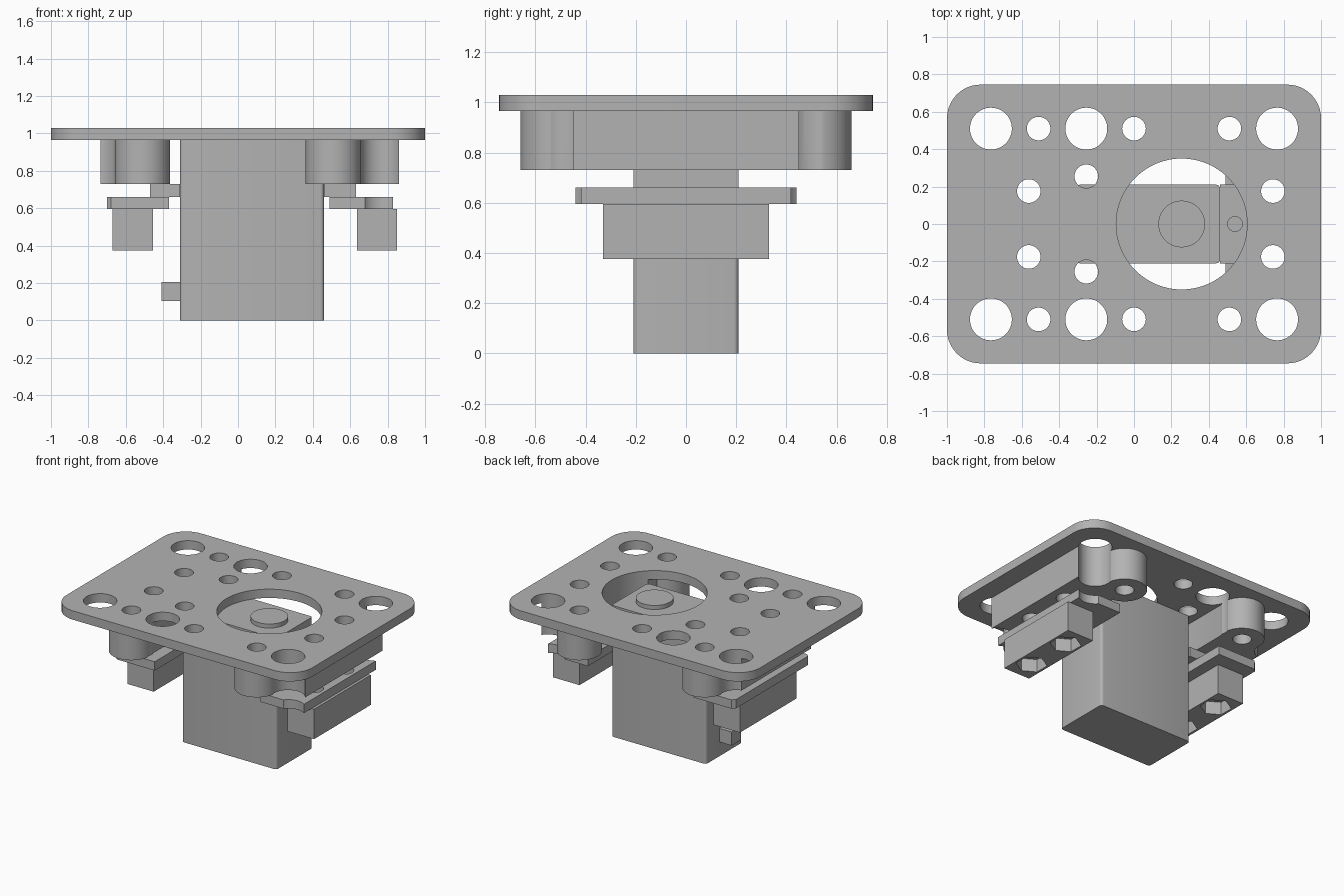
import bpy, bmesh, math

if "Cube" in bpy.data.objects:
    bpy.data.objects.remove(bpy.data.objects["Cube"], do_unlink=True)

grey = bpy.data.materials.new("plain_grey")
grey.use_nodes = True
colour = (0.45, 0.45, 0.45, 1)
grey.diffuse_color = colour
grey.node_tree.nodes["Principled BSDF"].inputs["Base Color"].default_value = colour


def finish(bm, name):
    mesh = bpy.data.meshes.new(name)
    bm.to_mesh(mesh)
    bm.free()
    mesh.materials.append(grey)
    obj = bpy.data.objects.new(name, mesh)
    bpy.context.collection.objects.link(obj)
    return obj


def box(name, x0, x1, half_y, z0, z1, radius=0, segments=8):
    """Box centred on y, with optional rounded vertical edges."""
    bm = bmesh.new()
    bmesh.ops.create_cube(bm, size=1)
    for v in bm.verts:
        v.co = ((x0 + x1) / 2 + v.co.x * (x1 - x0), v.co.y * 2 * half_y,
                (z0 + z1) / 2 + v.co.z * (z1 - z0))
    if radius:
        upright = [e for e in bm.edges
                   if abs(e.verts[0].co.z - e.verts[1].co.z) > 0.01]
        bmesh.ops.bevel(bm, geom=upright, offset=radius, segments=segments,
                        profile=0.5, affect='EDGES')
    return finish(bm, name)


def posts(name, places, z0, z1, sides=48):
    """Upright cylinders, given as (x, y, radius)."""
    bm = bmesh.new()
    for x, y, r in places:
        made = bmesh.ops.create_cone(bm, cap_ends=True, segments=sides,
                                     radius1=r, radius2=r, depth=z1 - z0)
        bmesh.ops.translate(bm, verts=made["verts"], vec=(x, y, (z0 + z1) / 2))
    return finish(bm, name)


def combine(obj, tool, operation='DIFFERENCE', keep=True):
    mod = obj.modifiers.new("combine", 'BOOLEAN')
    mod.operation, mod.solver, mod.object = operation, 'EXACT', tool
    bpy.context.view_layer.update()
    result = obj.evaluated_get(bpy.context.evaluated_depsgraph_get())
    mesh = bpy.data.meshes.new_from_object(result)
    obj.modifiers.clear()
    obj.data = mesh
    if not keep:
        bpy.data.objects.remove(tool, do_unlink=True)


# Hole pattern
SMALL, LARGE, PITCH = 0.063, 0.112, 0.51
BOLT_X, BOLT_Y = (-0.5625, 0.7425), 0.176
places = []
for s in (-1, 1):
    places += [(x, s * PITCH, LARGE) for x in (-0.765, -0.255, 0.765)]
    places += [(x, s * PITCH, SMALL) for x in (-0.51, 0, 0.51)]
    places += [(x, s * BOLT_Y, SMALL) for x in BOLT_X]
    places.append((-0.255, s * 0.255, SMALL))
hole_cutter = posts("hole_cutter", places, -0.2, 1.3)
opening_cutter = posts("opening_cutter", [(0.255, 0, 0.35)], 0.7, 1.3, 96)

# Mounting plate
plate = box("mounting_plate", -1, 1, 0.745, 0.965, 1.03, 0.18, 12)
combine(plate, hole_cutter)
combine(plate, opening_cutter)
parts = [plate]

# Supports, clamps and nut blocks at each end of the motor
sides = (("right", -0.735, -0.37, -0.70, -0.37, -0.51, BOLT_X[0]),
         ("left", 0.49, 0.86, 0.49, 0.83, 0.51, BOLT_X[1]))
for side, w0, w1, c0, c1, boss_x, bolt_x in sides:
    support = box(side + "_support", w0, w1, PITCH, 0.73, 0.965)
    bosses = posts("bosses", [(boss_x, s * PITCH, 0.15) for s in (-1, 1)], 0.73, 0.965)
    combine(support, bosses, 'UNION', keep=False)
    combine(support, hole_cutter)
    combine(support, opening_cutter)

    clamp = box(side + "_clamp", c0, c1, 0.44, 0.595, 0.66)
    combine(clamp, hole_cutter)

    block = box(side + "_nut_block", bolt_x - 0.1075, bolt_x + 0.1075, 0.33, 0.375, 0.595)
    combine(block, hole_cutter)
    nuts = posts("nut_pockets", [(bolt_x, s * BOLT_Y, 0.105) for s in (-1, 1)],
                 0.3, 0.47, 6)
    combine(block, nuts, keep=False)
    parts += [support, clamp, block]

# Motor with mounting ears, output disc and cable stub
body = box("motor_body", -0.31, 0.46, 0.21, 0, 0.965, 0.02, 4)
parts.append(body)
for side, x0, x1, hole_x in (("right", -0.47, -0.31, -0.385), ("left", 0.46, 0.63, 0.54)):
    ear = box(side + "_motor_ear", x0, x1, 0.21, 0.66, 0.73)
    drill = posts("ear_drill", [(hole_x, 0, 0.04)], 0.6, 0.8, 32)
    combine(ear, drill, keep=False)
    parts.append(ear)
parts.append(posts("output_disc", [(0.255, 0, 0.125)], 0.965, 0.995))
parts.append(box("cable_stub", -0.41, -0.31, 0.055, 0.105, 0.205))

for cutter in (hole_cutter, opening_cutter):
    bpy.data.objects.remove(cutter, do_unlink=True)

# Smooth the curved walls, keep the edges sharp
bpy.ops.object.select_all(action='DESELECT')
for part in parts:
    part.select_set(True)
bpy.context.view_layer.objects.active = plate
bpy.ops.object.shade_smooth_by_angle(angle=math.radians(30))
